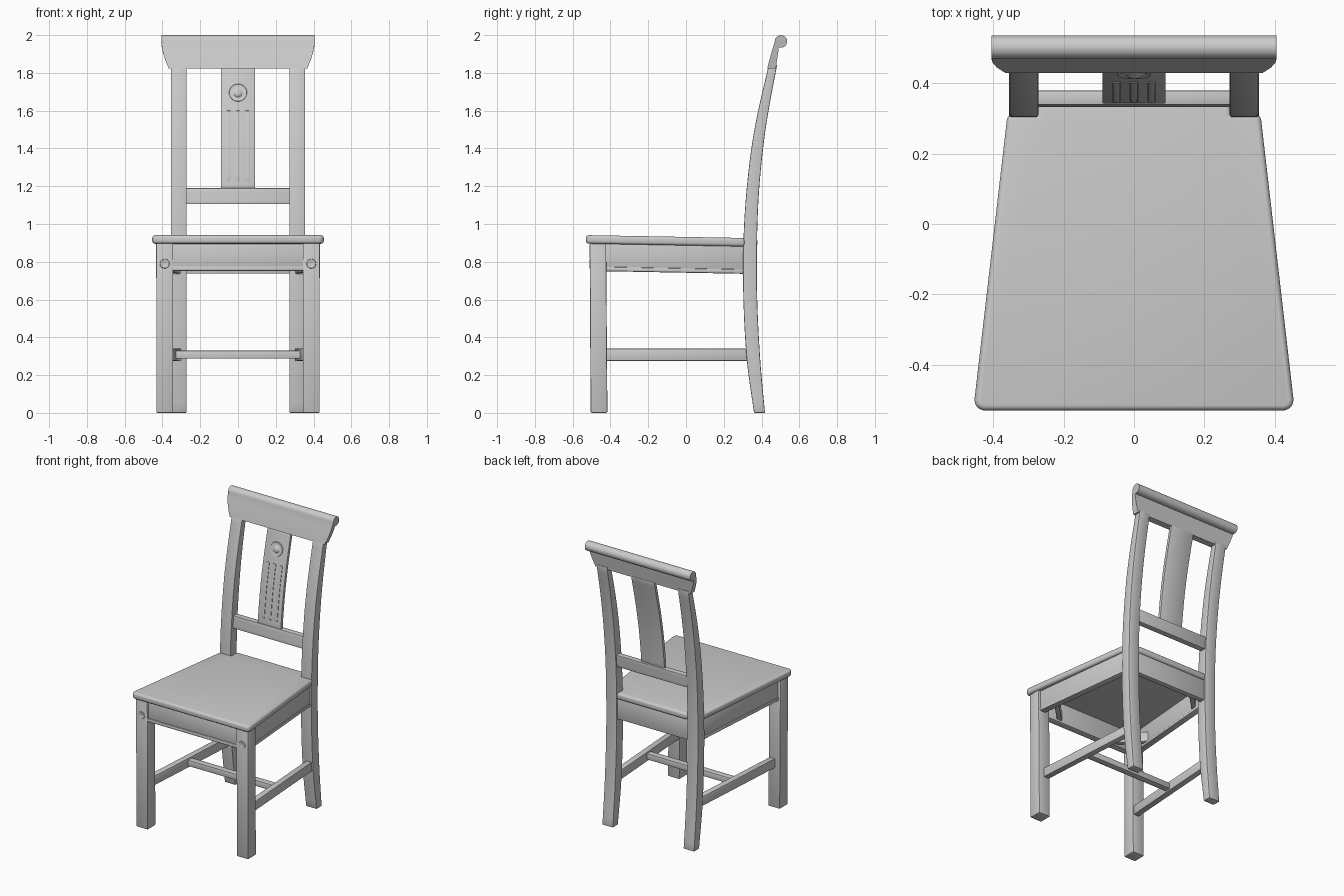
import bpy, bmesh, math
from mathutils import Vector

if "Cube" in bpy.data.objects:
    bpy.data.objects.remove(bpy.data.objects["Cube"])


def loft(name, rings, bevel=0.0, segs=2, mirror=False):
    """Skin matching rings of points, cap the ends, soften the hard edges."""
    bm = bmesh.new()
    vs = [[bm.verts.new(p) for p in r] for r in rings]
    n = len(vs[0])
    for a, b in zip(vs, vs[1:]):
        for i in range(n):
            j = (i + 1) % n
            bm.faces.new((a[i], a[j], b[j], b[i]))
    bm.faces.new(vs[0][::-1])
    bm.faces.new(vs[-1])
    bmesh.ops.recalc_face_normals(bm, faces=bm.faces[:])
    if bevel:
        hard = [e for e in bm.edges if e.calc_face_angle(0) > 0.6]
        bmesh.ops.bevel(bm, geom=hard, offset=bevel, segments=segs,
                        profile=0.5, affect='EDGES', clamp_overlap=True)
    me = bpy.data.meshes.new(name)
    bm.to_mesh(me)
    bm.free()
    ob = bpy.data.objects.new(name, me)
    bpy.context.collection.objects.link(ob)
    if mirror:
        ob.modifiers.new("Mirror", 'MIRROR')
    bpy.ops.object.select_all(action='DESELECT')
    ob.select_set(True)
    bpy.context.view_layer.objects.active = ob
    bpy.ops.object.shade_smooth_by_angle(angle=math.radians(35))
    return ob


def rect(x0, x1, y0, y1, z):
    return [(x0, y0, z), (x1, y0, z), (x1, y1, z), (x0, y1, z)]


def beam(name, a, b, thick, height, bevel=0.004, mirror=False):
    """Upright plank between two centre points, level or sloping."""
    a, b = Vector(a), Vector(b)
    d = b - a
    side = Vector((-d.y, d.x, 0)).normalized() * thick / 2
    up = Vector((0, 0, height / 2))
    rings = [[p - side - up, p + side - up, p + side + up, p - side + up] for p in (a, b)]
    return loft(name, rings, bevel, mirror=mirror)


# Curved back line: height, front y, rear y
BACK = [(0.0, .360, .418), (.28, .322, .393), (.6, .304, .377), (.9, .304, .376),
        (1.15, .318, .385), (1.4, .346, .408), (1.6, .382, .437), (1.85, .440, .484)]


def back_at(z):
    """Smooth interpolation through the back line."""
    i = max(k for k in range(len(BACK) - 1) if BACK[k][0] <= z or k == 0)
    slope = lambda k, c: ((BACK[min(k + 1, 7)][c] - BACK[max(k - 1, 0)][c])
                          / (BACK[min(k + 1, 7)][0] - BACK[max(k - 1, 0)][0]))
    h = BACK[i + 1][0] - BACK[i][0]
    t = (z - BACK[i][0]) / h
    out = []
    for c in (1, 2):
        out.append((2*t**3 - 3*t**2 + 1) * BACK[i][c] + (t**3 - 2*t**2 + t) * h * slope(i, c)
                   + (3*t**2 - 2*t**3) * BACK[i + 1][c] + (t**3 - t**2) * h * slope(i + 1, c))
    return out


def curved_strip(name, x0, x1, z0, z1, inset, thick, n=16, bevel=0.003, mirror=False):
    """Upright strip that follows the curve of the back."""
    rings = []
    for k in range(n + 1):
        z = z0 + (z1 - z0) * k / n
        f, r = back_at(z)
        rings.append(rect(x0, x1, f + inset, f + inset + thick if thick else r, z))
    return loft(name, rings, bevel, mirror=mirror)


def disc(name, x, y, z, radii, tilt=0.0, mirror=False):
    """Carved round boss facing the front: pairs of radius, depth."""
    rings = []
    for r, d in radii:
        rings.append([(x + r * math.cos(a), y - d + r * math.sin(a) * math.sin(tilt),
                       z + r * math.sin(a) * math.cos(tilt))
                      for a in [2 * math.pi * k / 24 for k in range(24)]])
    return loft(name, rings, mirror=mirror)


# Legs
curved_strip("back_post", .272, .355, 0, 1.84, 0, 0, n=36, bevel=.005, mirror=True)
loft("front_leg", [rect(.343, .432, -.505, -.416, 0), rect(.343, .433, -.51, -.423, .90)],
     .006, mirror=True)
disc("leg_boss", .388, -.508, .79, [(.026, 0), (.024, .004), (.016, .004), (.012, .002)],
     mirror=True)

# Seat, sloping gently to the back and notched around the posts
half = [(.43, -.53), (.45, -.522), (.454, -.50), (.36, .312), (.274, .312), (.274, .378)]
outline = half + [(-x, y) for x, y in reversed(half)]
seat_z = lambda y: .941 - .018 * (y + .53)
loft("seat", [[(x, y, seat_z(y) - d) for x, y in outline] for d in (.045, 0)], .015, 4)

# Aprons with a bead along the lower edge
beam("front_apron", (-.35, -.48, .829), (.35, -.48, .829), .038, .14)
beam("front_bead", (-.35, -.482, .764), (.35, -.482, .764), .048, .024, .007)
beam("side_apron", (.398, -.43, .829), (.325, .32, .815), .036, .14, mirror=True)
beam("side_bead", (.398, -.43, .762), (.325, .32, .748), .046, .024, .007, mirror=True)
beam("back_apron", (-.28, .345, .812), (.28, .345, .812), .038, .15)

# Corner braces under the seat
beam("front_brace", (.22, -.47, .80), (.39, -.30, .80), .03, .07, mirror=True)
beam("back_brace", (.19, .335, .80), (.335, .19, .80), .03, .07, mirror=True)

# Stretchers
beam("side_stretcher", (.372, -.43, .308), (.322, .34, .308), .042, .065, mirror=True)
beam("cross_stretcher", (-.35, -.06, .308), (.35, -.06, .308), .045, .042)

# Lower back rail and centre splat
curved_strip("lower_back_rail", -.28, .28, 1.105, 1.19, .018, .04, n=4)
curved_strip("splat", -.09, .09, 1.18, 1.83, .022, .022, n=18)
for i, x in enumerate((-.05, 0, .05)):
    curved_strip(f"splat_reed_{i + 1}", x - .011, x + .011, 1.23, 1.60, .019, .008)
disc("splat_rosette", 0, back_at(1.695)[0] + .023, 1.695,
     [(.05, -.003), (.046, .004), (.034, .002), (.024, .003), (.017, .009), (.008, .012)],
     tilt=.22)

# Top rail: scrolled profile with flared ends
profile = [(.430, 1.822), (.437, 1.85), (.446, 1.885), (.459, 1.93)]
profile += [(.503 + .033 * math.cos(a), 1.967 + .033 * math.sin(a))
            for a in [math.radians(180 - 290 * k / 18) for k in range(19)]]
profile += [(.489, 1.915), (.482, 1.87), (.476, 1.822)]
flare = lambda z: .365 + .041 * math.sin(math.pi / 2 * min(1, max(0, (z - 1.82) / .15)))
loft("top_rail", [[(s * flare(z), y, z) for y, z in profile] for s in (-1, 1)])
